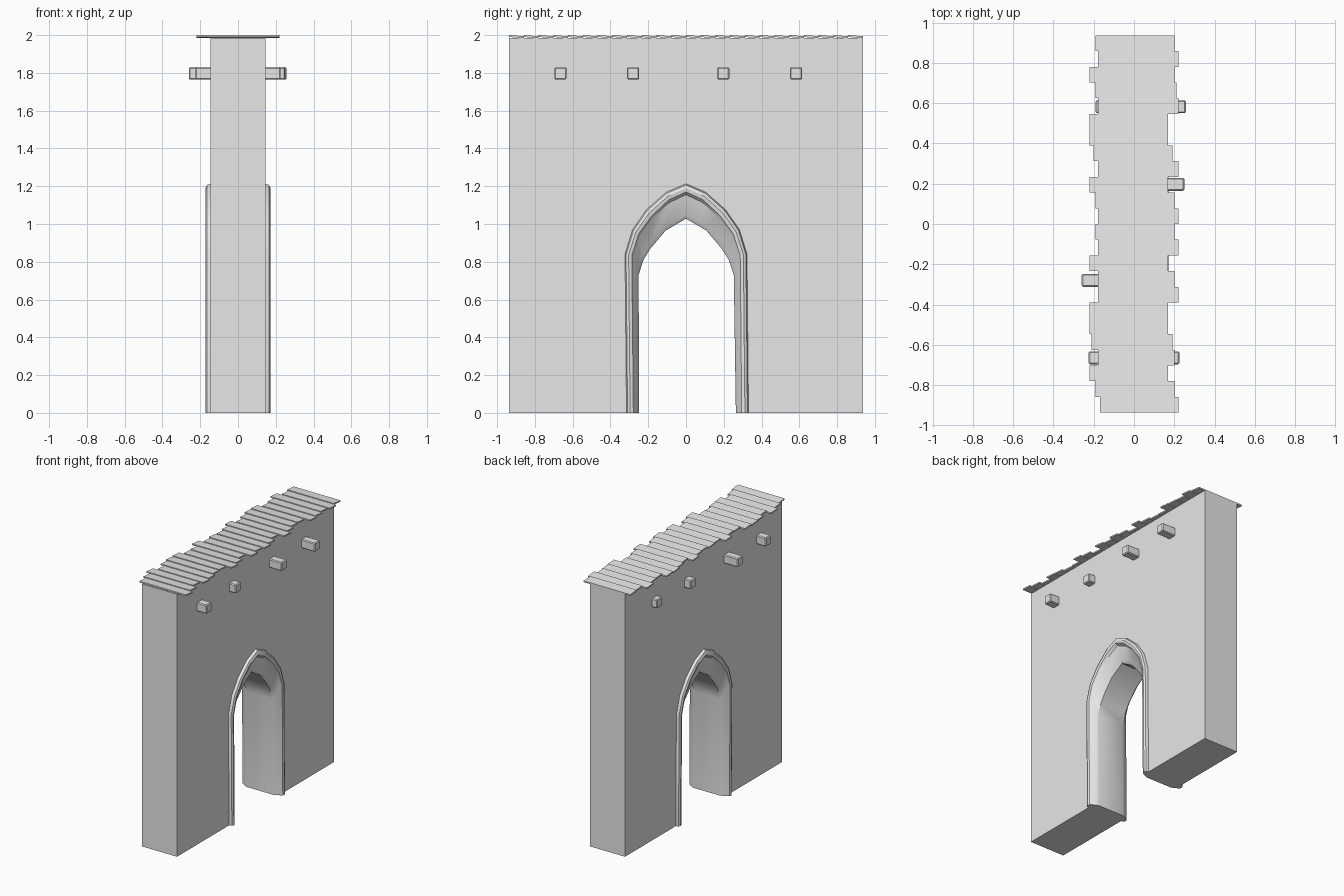
import bpy
import bmesh
import math

cube = bpy.data.objects.get("Cube")
if cube:
    bpy.data.objects.remove(cube, do_unlink=True)

# One plain stone grey
grey = bpy.data.materials.new("light_grey")
grey.use_nodes = True
grey.diffuse_color = (0.8, 0.8, 0.8, 1)
grey.node_tree.nodes["Principled BSDF"].inputs["Base Color"].default_value = (0.8, 0.8, 0.8, 1)

HALF_T = 0.146    # half the wall thickness
HALF_W = 0.937    # half the wall width
WALL_TOP = 1.985


def finish(bm, name):
    bmesh.ops.recalc_face_normals(bm, faces=bm.faces)
    mesh = bpy.data.meshes.new(name)
    bm.to_mesh(mesh)
    bm.free()
    obj = bpy.data.objects.new(name, mesh)
    bpy.context.collection.objects.link(obj)
    mesh.materials.append(grey)
    return obj


def box(name, x0, x1, y, z, depth, height, tilt=0.0, bevel=0.0):
    bm = bmesh.new()
    bmesh.ops.create_cube(bm, size=1)
    for v in bm.verts:
        v.co = ((x0 + x1) / 2 + v.co.x * (x1 - x0),
                y + v.co.y * depth,
                z + v.co.z * height - v.co.y * tilt)
    if bevel:
        bmesh.ops.bevel(bm, geom=bm.edges[:], offset=bevel, segments=1, affect='EDGES')
    return finish(bm, name)


def arch(half):
    """Mirror half an arch (jamb foot to apex) into a full (y, z) path."""
    full = half + [(-y, z) for y, z in reversed(half[:-1])]
    return [(y + 0.008 * max(0, 1 - z / 0.84), z) for y, z in full]


def blend(a, b, t):
    return [(p[0] + (q[0] - p[0]) * t, p[1] + (q[1] - p[1]) * t) for p, q in zip(a, b)]


# Arch outlines from the moulding's outer edge in to the passage
outer = arch([(.323, 0), (.323, .84), (.283, .97), (.21, 1.075), (.105, 1.168), (0, 1.213)])
inner = arch([(.275, 0), (.275, .83), (.24, .94), (.17, 1.035), (.085, 1.115), (0, 1.155)])
recess = arch([(.262, 0), (.256, .75), (.235, .83), (.188, .90), (.105, .985), (0, 1.05)])
passage = arch([(.256, 0), (.252, .73), (.226, .81), (.188, .87), (.108, .965), (0, 1.028)])

# Wall: one profile with the archway cut in, extruded through its thickness
bm = bmesh.new()
outline = [(HALF_W, 0), (HALF_W, WALL_TOP), (-HALF_W, WALL_TOP), (-HALF_W, 0)]
outline += list(reversed(outer))
face = bm.faces.new([bm.verts.new((-HALF_T, y, z)) for y, z in outline])
ext = bmesh.ops.extrude_face_region(bm, geom=[face])
moved = [g for g in ext["geom"] if isinstance(g, bmesh.types.BMVert)]
bmesh.ops.translate(bm, verts=moved, vec=(2 * HALF_T, 0, 0))
finish(bm, "wall")

# Arch frame: rounded moulding on both faces, sloped recess and passage lining
half_section = [
    (HALF_T, outer),
    (0.165, blend(outer, inner, 0.12)),
    (0.172, blend(outer, inner, 0.4)),
    (0.168, blend(outer, inner, 0.75)),
    (0.150, inner),
    (0.125, recess),
    (0.110, passage),
]
section = half_section + [(-x, path) for x, path in reversed(half_section)]
bm = bmesh.new()
rows = [[bm.verts.new((x, y, z)) for y, z in path] for x, path in section]
for i, row in enumerate(rows):
    following = rows[(i + 1) % len(rows)]
    for j in range(len(row) - 1):
        bm.faces.new((row[j], row[j + 1], following[j + 1], following[j]))
for end in (0, -1):
    bm.faces.new([row[end] for row in rows])
frame = finish(bm, "arch_frame")
bpy.context.view_layer.objects.active = frame
frame.select_set(True)
bpy.ops.object.shade_smooth_by_angle(angle=math.radians(35))
frame.select_set(False)

# Beams poking through near the top: y centre, x ends
for y, x0, x1 in [(-.665, -.225, .225), (-.28, -.26, .2), (.197, -.2, .25), (.583, -.19, .257)]:
    box("beam", x0, x1, y, 1.797, 0.064, 0.066, bevel=0.006)

# Uneven coping planks, listed from the back, as left and right ends in hundredths
ends = [(19, 20), (18, 22), (22, 20), (19, 21), (18, 22), (22, 17), (22, 17), (20, 19),
        (18, 22), (22, 17), (19, 20), (18, 22), (19, 20), (18, 22), (22, 17), (18, 20),
        (18, 22), (22, 17), (22, 17), (21, 19), (18, 20), (22, 17), (19, 20), (17, 22)]
pitch = 2 * HALF_W / len(ends)
for i, (left, right) in enumerate(ends):
    y = HALF_W - pitch * (i + 0.5)
    box("coping_plank", -left / 100, right / 100, y, 1.992, pitch, 0.010, tilt=0.006)
